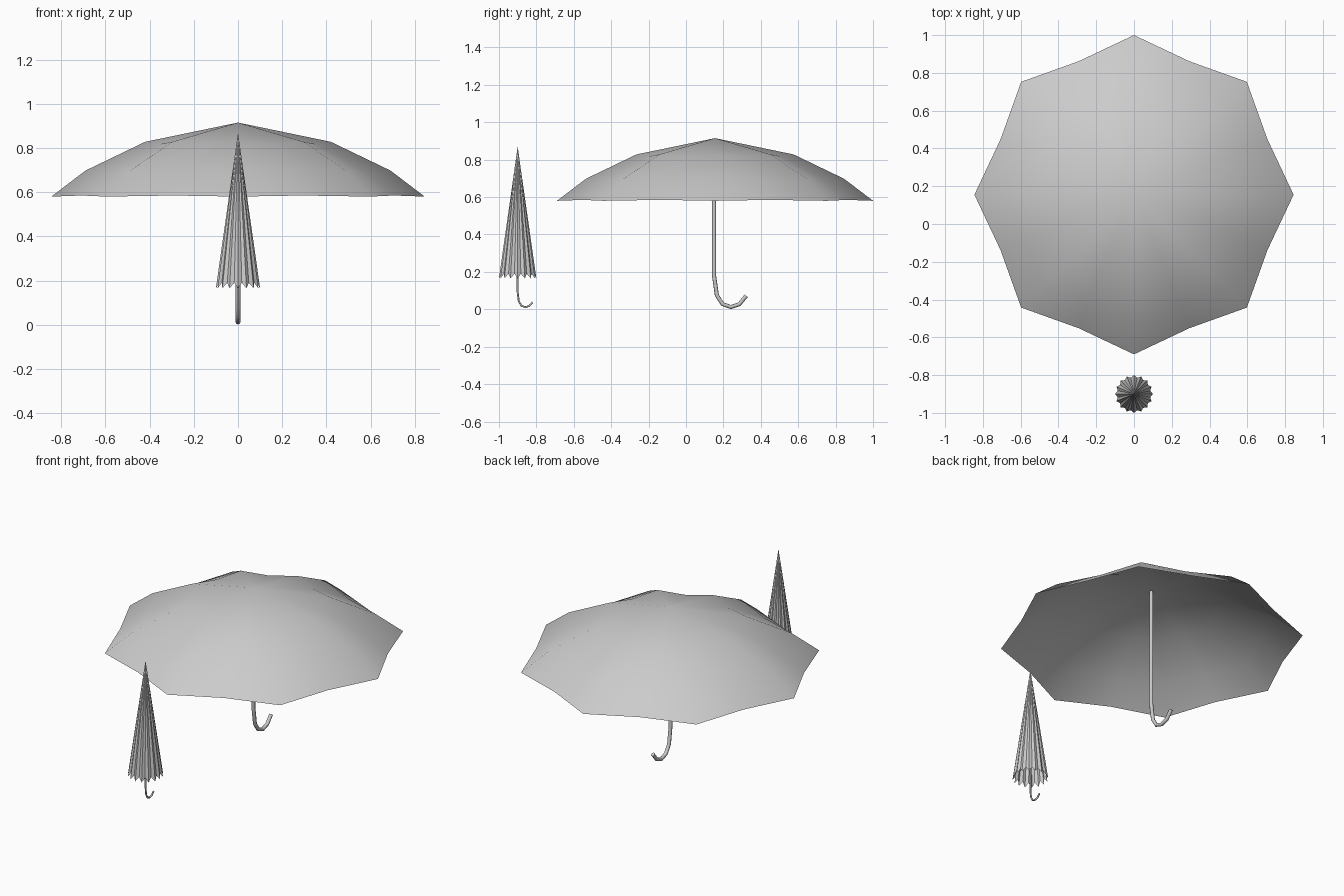
import bpy, bmesh
from math import sin, cos, pi, radians

if "Cube" in bpy.data.objects:
    bpy.data.objects.remove(bpy.data.objects["Cube"])


def finish(bm, name, location, angle):
    bmesh.ops.recalc_face_normals(bm, faces=bm.faces)
    mesh = bpy.data.meshes.new(name)
    bm.to_mesh(mesh)
    bm.free()
    ob = bpy.data.objects.new(name, mesh)
    bpy.context.collection.objects.link(ob)
    ob.location = location
    bpy.ops.object.select_all(action='DESELECT')
    ob.select_set(True)
    bpy.context.view_layer.objects.active = ob
    bpy.ops.object.shade_smooth_by_angle(angle=radians(angle))
    return ob


def canopy(name, location, apex_z, ribs, rings, angle):
    """Fabric cone; each ring is (rib radius, rib z, fold radius, fold z)."""
    bm = bmesh.new()
    apex = bm.verts.new((0, 0, apex_z))
    n = ribs * 2
    previous = None
    for rib_r, rib_z, fold_r, fold_z in rings:
        ring = []
        for i in range(n):
            r, z = (fold_r, fold_z) if i % 2 else (rib_r, rib_z)
            a = 2 * pi * i / n
            ring.append(bm.verts.new((r * cos(a), r * sin(a), z)))
        for i in range(n):
            j = (i + 1) % n
            if previous is None:
                bm.faces.new((apex, ring[i], ring[j]))
            else:
                bm.faces.new((previous[i], ring[i], ring[j], previous[j]))
        previous = ring
    return finish(bm, name, location, angle)


def hooked_pole(name, location, points, radius, sides=8):
    """Round tube swept along a path lying in the YZ plane."""
    bm = bmesh.new()
    rings = []
    for k, (y, z) in enumerate(points):
        y0, z0 = points[max(k - 1, 0)]
        y1, z1 = points[min(k + 1, len(points) - 1)]
        length = ((y1 - y0) ** 2 + (z1 - z0) ** 2) ** 0.5
        ny, nz = -(z1 - z0) / length, (y1 - y0) / length
        ring = []
        for i in range(sides):
            a = 2 * pi * i / sides
            u, v = radius * cos(a), radius * sin(a)
            ring.append(bm.verts.new((v, y + ny * u, z + nz * u)))
        rings.append(ring)
    for a, b in zip(rings, rings[1:]):
        for i in range(sides):
            j = (i + 1) % sides
            bm.faces.new((a[i], a[j], b[j], b[i]))
    bm.faces.new(rings[0])
    bm.faces.new(rings[-1])
    return finish(bm, name, location, 50)


# Open umbrella: eight ribbed panels and a hooked pole
open_at = (0, 0.155, 0)
canopy("open_canopy", open_at, 0.915, 8, [
    (0.42, 0.828, 0.38, 0.818),
    (0.69, 0.698, 0.625, 0.692),
    (0.845, 0.58, 0.765, 0.585)], 35)
hooked_pole("open_pole", (0, 0.15, 0), [
    (0, 0.908), (0, 0.18), (0.015, 0.075), (0.045, 0.028),
    (0.09, 0.012), (0.135, 0.027), (0.172, 0.072)], 0.011)

# Closed umbrella: pleated cone with a jagged hem and a smaller hook
closed_at = (0, -0.9, 0)
canopy("closed_canopy", closed_at, 0.87, 16, [
    (0.1, 0.165, 0.088, 0.19)], 20)
hooked_pole("closed_pole", closed_at, [
    (0, 0.8), (0, 0.09), (0.006, 0.043), (0.02, 0.019),
    (0.042, 0.011), (0.062, 0.018), (0.079, 0.037)], 0.005)
